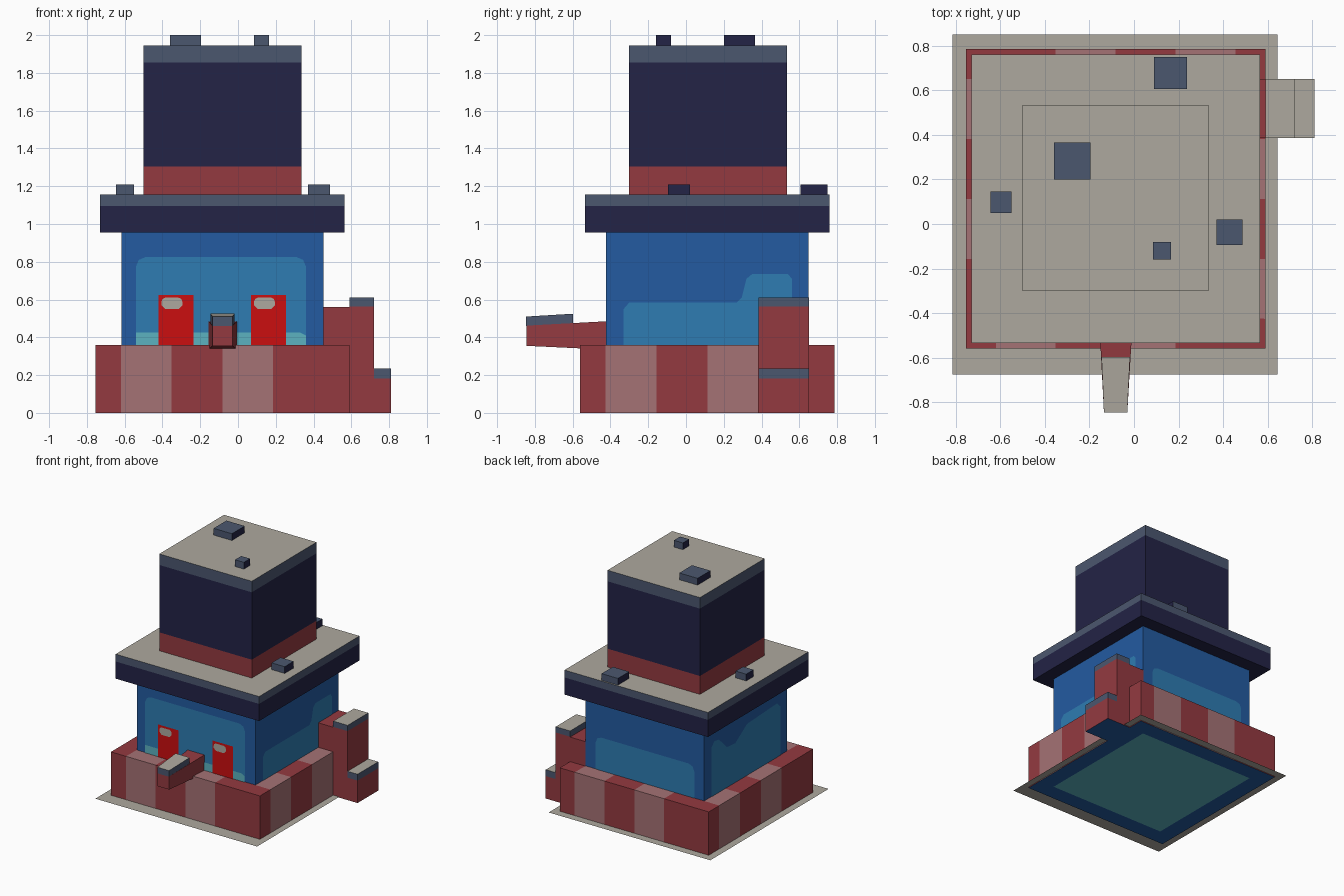
import bpy, bmesh
from mathutils import Vector

if "Cube" in bpy.data.objects:
    bpy.data.objects.remove(bpy.data.objects["Cube"])


def material(name, r, g, b):
    lin = [((c / 255 + 0.055) / 1.055) ** 2.4 if c > 10 else c / 255 / 12.92 for c in (r, g, b)]
    m = bpy.data.materials.new(name)
    m.diffuse_color = (*lin, 1)
    m.use_nodes = True
    m.node_tree.nodes["Principled BSDF"].inputs["Base Color"].default_value = m.diffuse_color
    return m


MATS = [material("brick_red", 148, 58, 64), material("dusty_pink", 165, 114, 117),
        material("navy", 35, 35, 70), material("slate", 75, 87, 111),
        material("wall_blue", 35, 91, 161), material("glow_blue", 46, 124, 178),
        material("pale_cyan", 92, 178, 192), material("door_red", 203, 14, 16),
        material("snow_grey", 174, 169, 159)]
RED, PINK, NAVY, SLATE, BLUE, GLOW, CYAN, DOOR, GREY = range(9)


def finish(name, bm):
    me = bpy.data.meshes.new(name)
    bm.to_mesh(me)
    bm.free()
    for m in MATS:
        me.materials.append(m)
    ob = bpy.data.objects.new(name, me)
    bpy.context.collection.objects.link(ob)
    return ob


def face(bm, pts, mat):
    f = bm.faces.new([bm.verts.new(p) for p in pts])
    f.material_index = mat
    return f


def stack(name, x, y, zs, sides, top, bottom, bottom_inset=None):
    """Box with horizontal colour bands; a band is one colour or (x sides, y sides)."""
    bm = bmesh.new()
    c = [(x[0], y[0]), (x[1], y[0]), (x[1], y[1]), (x[0], y[1])]
    for z0, z1, mat in zip(zs, zs[1:], sides):
        mx, my = mat if isinstance(mat, tuple) else (mat, mat)
        for i in range(4):
            a, b = c[i], c[(i + 1) % 4]
            face(bm, [(*a, z0), (*b, z0), (*b, z1), (*a, z1)], mx if i % 2 else my)
    face(bm, [(*p, zs[-1]) for p in c], top)
    low = face(bm, [(*p, zs[0]) for p in reversed(c)], bottom)
    if bottom_inset:
        bmesh.ops.inset_individual(bm, faces=[low], thickness=bottom_inset[0])
        low.material_index = bottom_inset[1]
    bmesh.ops.remove_doubles(bm, verts=bm.verts, dist=1e-5)
    return finish(name, bm)


def taper(name, back, front, side, top):
    """Tapered block between two rectangles (x0, x1, y, z0, z1)."""
    bm = bmesh.new()
    rings = [[bm.verts.new(p) for p in ((x0, y, z0), (x1, y, z0), (x1, y, z1), (x0, y, z1))]
             for x0, x1, y, z0, z1 in (back, front)]
    bm.faces.new(rings[0])
    bm.faces.new(rings[1])
    for i in range(4):
        j = (i + 1) % 4
        bm.faces.new((rings[0][i], rings[0][j], rings[1][j], rings[1][i]))
    bmesh.ops.recalc_face_normals(bm, faces=bm.faces)
    for f in bm.faces:
        f.material_index = top if f.normal.z > 0.7 else side
    return finish(name, bm)


CX, CY = -0.0825, 0.1125      # tower axis
BODY, WALL, WALL_TOP = 0.535, 0.6725, 0.36


def span(c, h):
    return (c - h, c + h)


def panel(name, side, pts, mat, layer=1):
    """Flat painted shape on a body side; pts are (across, height)."""
    d = BODY + 0.003 * layer
    place = {"front": lambda u, z: (u, CY - d, z), "back": lambda u, z: (u, CY + d, z),
             "right": lambda u, z: (CX + d, u, z), "left": lambda u, z: (CX - d, u, z)}[side]
    out = {"front": (0, -1, 0), "back": (0, 1, 0), "right": (1, 0, 0), "left": (-1, 0, 0)}[side]
    bm = bmesh.new()
    f = face(bm, [place(*p) for p in pts], mat)
    f.normal_update()
    if f.normal.dot(Vector(out)) < 0:
        f.normal_flip()
    return finish(name, bm)


def clipped(x0, x1, z0, z1, r, bottom=False):
    """Rectangle with softened upper (and optionally lower) corners."""
    k = r * 0.3
    pts = [(x1, z1 - r), (x1 - k, z1 - k), (x1 - r, z1),
           (x0 + r, z1), (x0 + k, z1 - k), (x0, z1 - r)]
    if bottom:
        return pts + [(x0, z0 + r), (x0 + r, z0), (x1 - r, z0), (x1, z0 + r)]
    return pts + [(x0, z0), (x1, z0)]


# Ground sheet
bm = bmesh.new()
face(bm, [(-0.815, -0.675, .006), (0.645, -0.675, .006), (0.645, 0.85, .006), (-0.815, 0.85, .006)], GREY)
finish("ground_sheet", bm)

# Striped low wall: the same mitred side turned four times
bm = bmesh.new()
stops = [0, 0.1, 0.3, 0.5, 0.7, 1]
m = (WALL - BODY) / (2 * WALL)
for turn in range(4):
    def at(t, inner, z):
        x, y = (2 * t - 1) * WALL, -BODY if inner else -WALL
        for _ in range(turn):
            x, y = -y, x
        return (CX + x, CY + y, z)
    for i, (a, b) in enumerate(zip(stops, stops[1:])):
        mat = PINK if i in (1, 3) else RED
        ia, ib = (min(max(t, m), 1 - m) for t in (a, b))
        face(bm, [at(a, 0, 0), at(b, 0, 0), at(b, 0, WALL_TOP), at(a, 0, WALL_TOP)], mat)
        for z, col in ((WALL_TOP, mat), (0, BLUE)):
            ring = [at(a, 0, z), at(b, 0, z), at(ib, 1, z)]
            if ib - ia > 0.01:
                ring.append(at(ia, 1, z))
            face(bm, ring if z else ring[::-1], col)
bmesh.ops.remove_doubles(bm, verts=bm.verts, dist=1e-5)
finish("striped_wall", bm)

# Main body, brim and upper block
stack("body", span(CX, BODY), span(CY, BODY), [0, 0.955], [BLUE], BLUE, NAVY, (0.105, CYAN))
stack("brim", span(CX, 0.6475), span(CY, 0.6475), [0.955, 1.095, 1.155], [NAVY, SLATE], GREY, NAVY)
stack("upper_block", span(CX, 0.4175), span(CY + 0.004, 0.4175),
      [1.155, 1.305, 1.855, 1.945], [RED, NAVY, SLATE], GREY, NAVY)

# Small lumps on the two roofs
for i, (x0, x1, y0, y1, z) in enumerate([
        (-0.36, -0.195, 0.2, 0.365, 1.945), (0.085, 0.165, -0.16, -0.08, 1.945),
        (-0.645, -0.55, 0.05, 0.145, 1.155), (0.37, 0.488, -0.095, 0.02, 1.155),
        (0.09, 0.237, 0.605, 0.75, 1.155)]):
    stack(f"roof_lump_{i + 1}", (x0, x1), (y0, y1), [z, z + 0.055], [(NAVY, SLATE)], SLATE, NAVY)

# Side chimney with a lower step
CHIMNEY_Y = (0.385, 0.652)
stack("chimney_link", (0.4525, 0.59), CHIMNEY_Y, [0.3, 0.56], [RED], RED, BLUE)
stack("chimney", (0.59, 0.72), CHIMNEY_Y, [0, 0.563, 0.61], [RED, SLATE], GREY, BLUE)
stack("chimney_step", (0.72, 0.81), CHIMNEY_Y, [0, 0.183, 0.235], [RED, SLATE], GREY, BLUE)

# Front spout with a capped tip
taper("spout", (-0.157, -0.005, -0.42, 0.335, 0.485), (-0.135, -0.03, -0.845, 0.355, 0.462), RED, RED)
taper("spout_cap", (-0.146, -0.018, -0.597, 0.47, 0.525), (-0.135, -0.03, -0.846, 0.46, 0.51), SLATE, GREY)

# Painted glow on each side
Z = WALL_TOP
panel("front_glow", "front", clipped(-0.54, 0.36, Z, 0.825, 0.05), GLOW)
panel("front_glow_base", "front", [(-0.54, Z), (0.36, Z), (0.36, 0.41), (0.33, 0.425), (-0.54, 0.425)], CYAN, 2)
panel("back_glow", "back", clipped(-0.53, 0.36, Z, 0.63, 0.05), GLOW)
panel("right_glow", "right", [(-0.33, Z), (0.56, Z), (0.56, 0.71), (0.54, 0.735), (0.35, 0.735), (0.32, 0.71),
                              (0.295, 0.61), (0.27, 0.585), (-0.3, 0.585), (-0.33, 0.55)], GLOW)
panel("left_glow", "left", [(-0.33, Z), (0.56, Z), (0.56, 0.76), (0.52, 0.8), (0.46, 0.79), (0.36, 0.69),
                            (0.25, 0.68), (0.1, 0.78), (-0.29, 0.8), (-0.33, 0.76)], GLOW)

# Doors with small panes
for i, x in enumerate((-0.42, 0.07)):
    panel(f"door_{i + 1}", "front", [(x, Z), (x + 0.185, Z), (x + 0.185, 0.625), (x, 0.625)], DOOR, 3)
    panel(f"door_pane_{i + 1}", "front", clipped(x + 0.015, x + 0.125, 0.55, 0.61, 0.02, True), GREY, 4)
